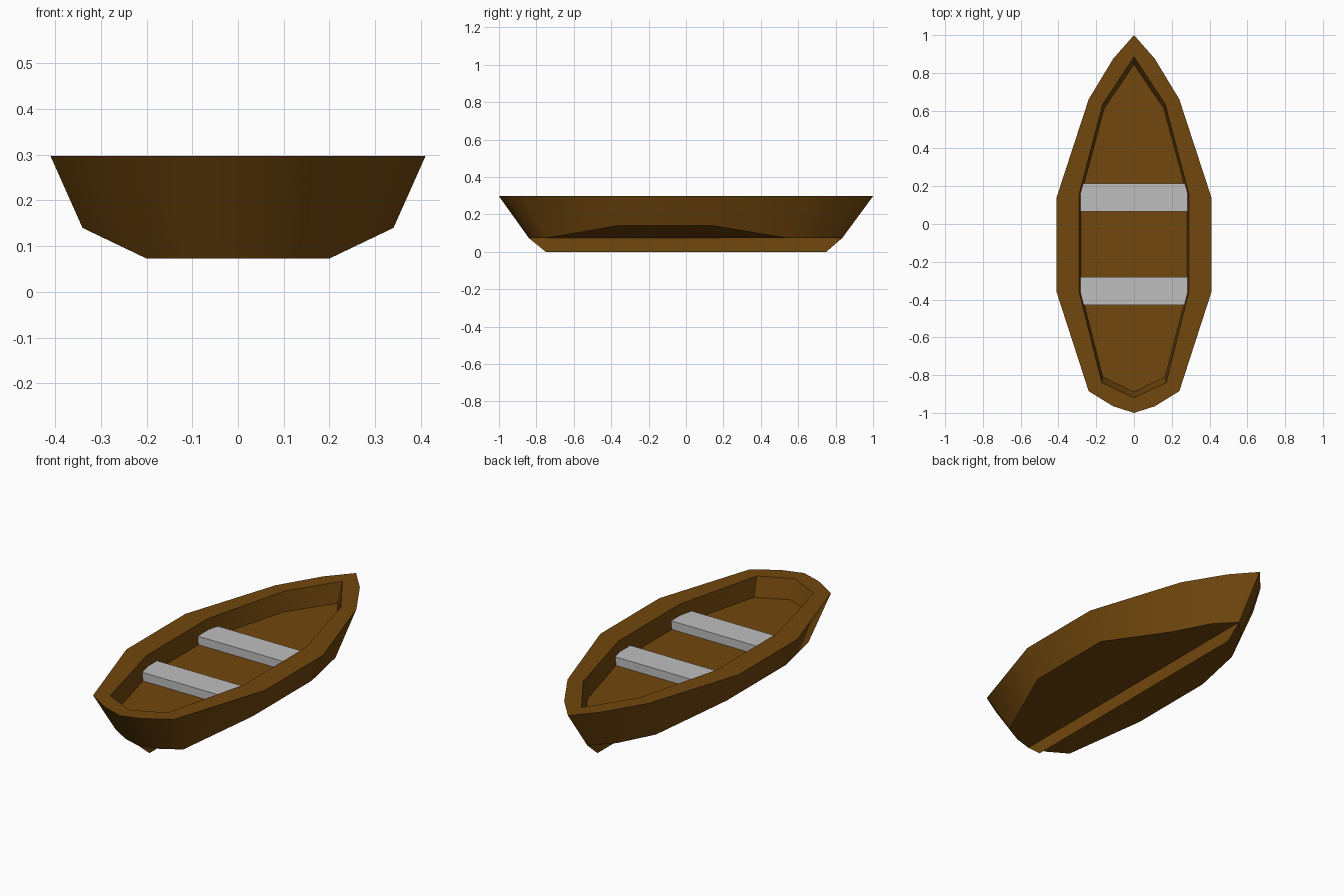
import bpy, bmesh, math

if "Cube" in bpy.data.objects:
    bpy.data.objects.remove(bpy.data.objects["Cube"])


def material(name, color):
    m = bpy.data.materials.new(name)
    m.diffuse_color = (*color, 1)
    m.use_nodes = True
    m.node_tree.nodes["Principled BSDF"].inputs["Base Color"].default_value = m.diffuse_color
    return m


brown = material("brown wood", (0.165, 0.063, 0.004))
grey = material("light grey", (0.52, 0.52, 0.52))


def finish(bm, name, mat):
    bmesh.ops.recalc_face_normals(bm, faces=bm.faces)
    me = bpy.data.meshes.new(name)
    bm.to_mesh(me)
    bm.free()
    ob = bpy.data.objects.new(name, me)
    bpy.context.collection.objects.link(ob)
    me.materials.append(mat)
    return ob


def half_ring(bm, pts, side, centre):
    # right or left half of a ring; points on the centreline are shared
    out = []
    for x, y, z in pts:
        if x == 0:
            key = (round(y, 4), round(z, 4))
            if key not in centre:
                centre[key] = bm.verts.new((0, y, z))
            out.append(centre[key])
        else:
            out.append(bm.verts.new((x * side, y, z)))
    return out


def face(bm, verts):
    unique = list(dict.fromkeys(verts))
    if len(unique) > 2:
        bm.faces.new(unique)


# hull outlines from bow to stern, half side only
TOP, BASE, FLOOR = 0.297, 0.073, 0.195
rim = [(0, 1), (.11, .875), (.24, .66), (.41, .14),
       (.41, -.36), (.24, -.885), (.11, -.965), (0, -1)]
chine = [(0, .835, BASE), (.1, .73, BASE), (.2, .54, BASE), (.34, .14, .14),
         (.34, -.36, .14), (.2, -.75, BASE), (.1, -.81, BASE), (0, -.84, BASE)]
well = [(0, .885), (.165, .635), (.29, .16), (.29, -.36), (.17, -.84), (0, -.92)]
floor = [(0, .845), (.158, .61), (.28, .155), (.28, -.36), (.165, -.81), (0, -.89)]
rim = [(x, y, TOP) for x, y in rim]
well = [(x, y, TOP) for x, y in well]
floor = [(x, y, FLOOR) for x, y in floor]
spine = [(0, y, BASE) for x, y, z in chine]
rim_to_well = [0, 0, 1, 2, 3, 4, 5, 5]

bm = bmesh.new()
centre = {}
floor_rings = []
for side in (1, -1):
    r, c, w, f, s = (half_ring(bm, p, side, centre)
                     for p in (rim, chine, well, floor, spine))
    for i in range(7):
        a, b = w[rim_to_well[i]], w[rim_to_well[i + 1]]
        face(bm, [r[i], r[i + 1], b, a])              # flat gunwale
        face(bm, [r[i], r[i + 1], c[i + 1], c[i]])    # outer side
        face(bm, [c[i], c[i + 1], s[i + 1], s[i]])    # bottom
    for i in range(5):
        face(bm, [w[i], w[i + 1], f[i + 1], f[i]])    # inner wall
    floor_rings.append(f)
face(bm, floor_rings[0] + floor_rings[1][-2:0:-1])    # floor
hull = finish(bm, "hull", brown)
bpy.context.view_layer.objects.active = hull
hull.select_set(True)
bpy.ops.object.shade_smooth_by_angle(angle=math.radians(50))

# paper-thin keel under the hull
bm = bmesh.new()
face(bm, [bm.verts.new(p) for p in
          ((0, .835, BASE), (0, -.84, BASE), (0, -.75, 0), (0, .75, 0))])
finish(bm, "keel", brown)


# seats: planks trimmed to the inner wall
def seat(name, outline):
    bm = bmesh.new()
    ring = outline + [(-x, y) for x, y in reversed(outline)]
    base = bm.faces.new([bm.verts.new((x, y, FLOOR - .005)) for x, y in ring])
    res = bmesh.ops.extrude_face_region(bm, geom=[base], use_keep_orig=True)
    for v in res["geom"]:
        if isinstance(v, bmesh.types.BMVert):
            v.co.z = .24
    finish(bm, name, grey)


seat("front_seat", [(.285, .065), (.285, .155), (.27, .215)])
seat("rear_seat", [(.284, -.28), (.284, -.36), (.267, -.43)])
